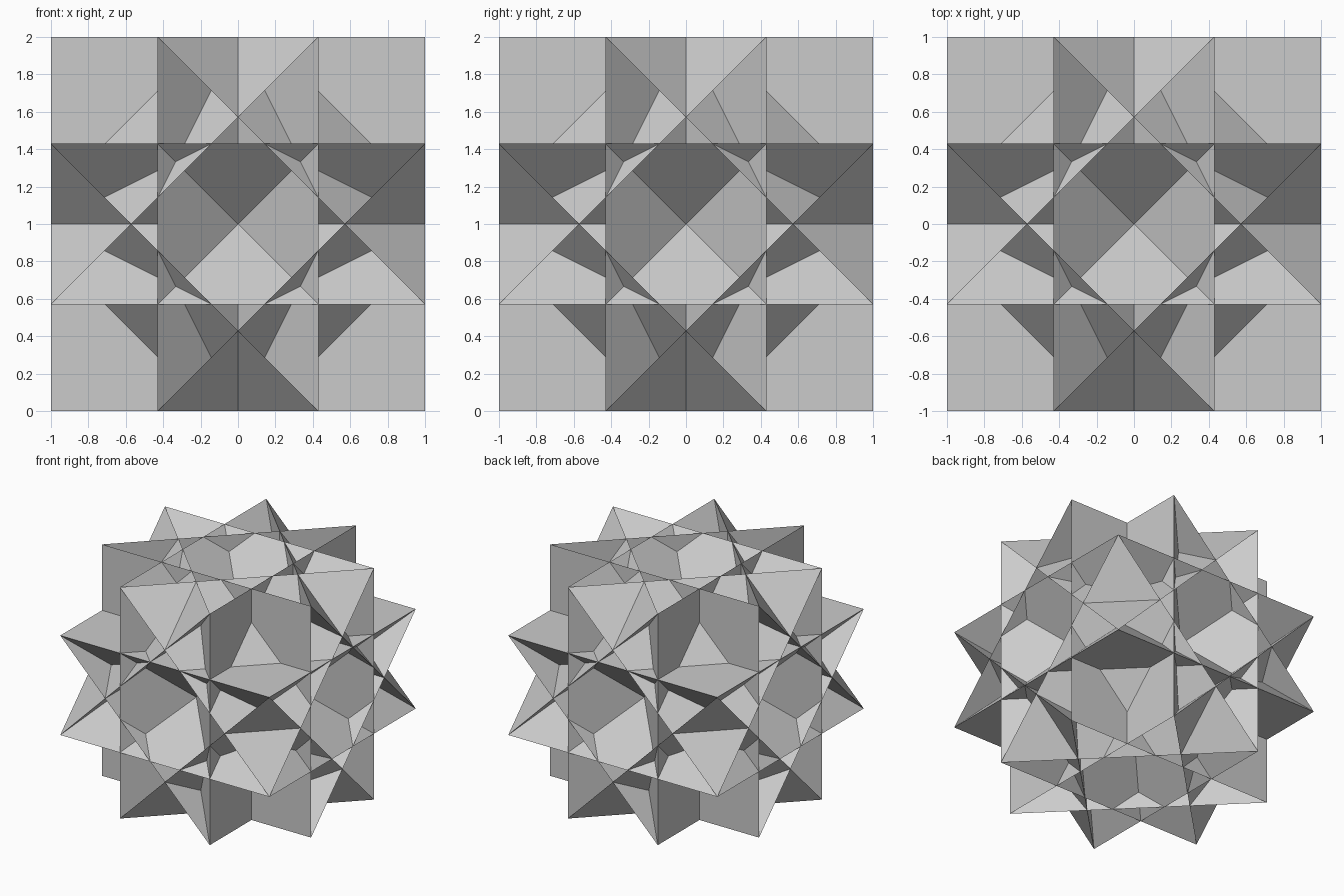
import bpy, bmesh
from itertools import product
from mathutils import Vector

if "Cube" in bpy.data.objects:
    bpy.data.objects.remove(bpy.data.objects["Cube"])

K = 0.43  # inner offset: every vertex is a permutation of (+-1, +-1, +-K)
bm = bmesh.new()
cache = {}


def vert(co):
    key = tuple(round(c, 4) for c in co)
    if key not in cache:
        cache[key] = bm.verts.new((co[0], co[1], co[2] + 1))
    return cache[key]


def face(pts):
    # wind each face so that it looks away from the centre
    a, b, c = (Vector(p) for p in pts[:3])
    if (b - a).cross(c - a).dot(a) < 0:
        pts = pts[::-1]
    bm.faces.new([vert(p) for p in pts])


def place(axis, u, v, w):
    # coordinates u, v, w laid on axis, axis+1, axis+2
    p = [0, 0, 0]
    for i, c in enumerate((u, v, w)):
        p[(axis + i) % 3] = c
    return tuple(p)


for axis in range(3):
    # two large squares across each axis
    for s in (1, -1):
        face([place(axis, s * K, a, b) for a, b in ((-1, -1), (1, -1), (1, 1), (-1, 1))])
    # four slanted squares along each axis
    for s, t in product((1, -1), repeat=2):
        face([place(axis, 1, s, -K * t), place(axis, 1, -K * s, t),
              place(axis, -1, -K * s, t), place(axis, -1, s, -K * t)])

# eight corner triangles
for s in product((1, -1), repeat=3):
    face([tuple(c * (-K if i == j else 1) for j, c in enumerate(s)) for i in range(3)])

mesh = bpy.data.meshes.new("star_polyhedron")
bm.to_mesh(mesh)
bm.free()
bpy.context.collection.objects.link(bpy.data.objects.new("star_polyhedron", mesh))
